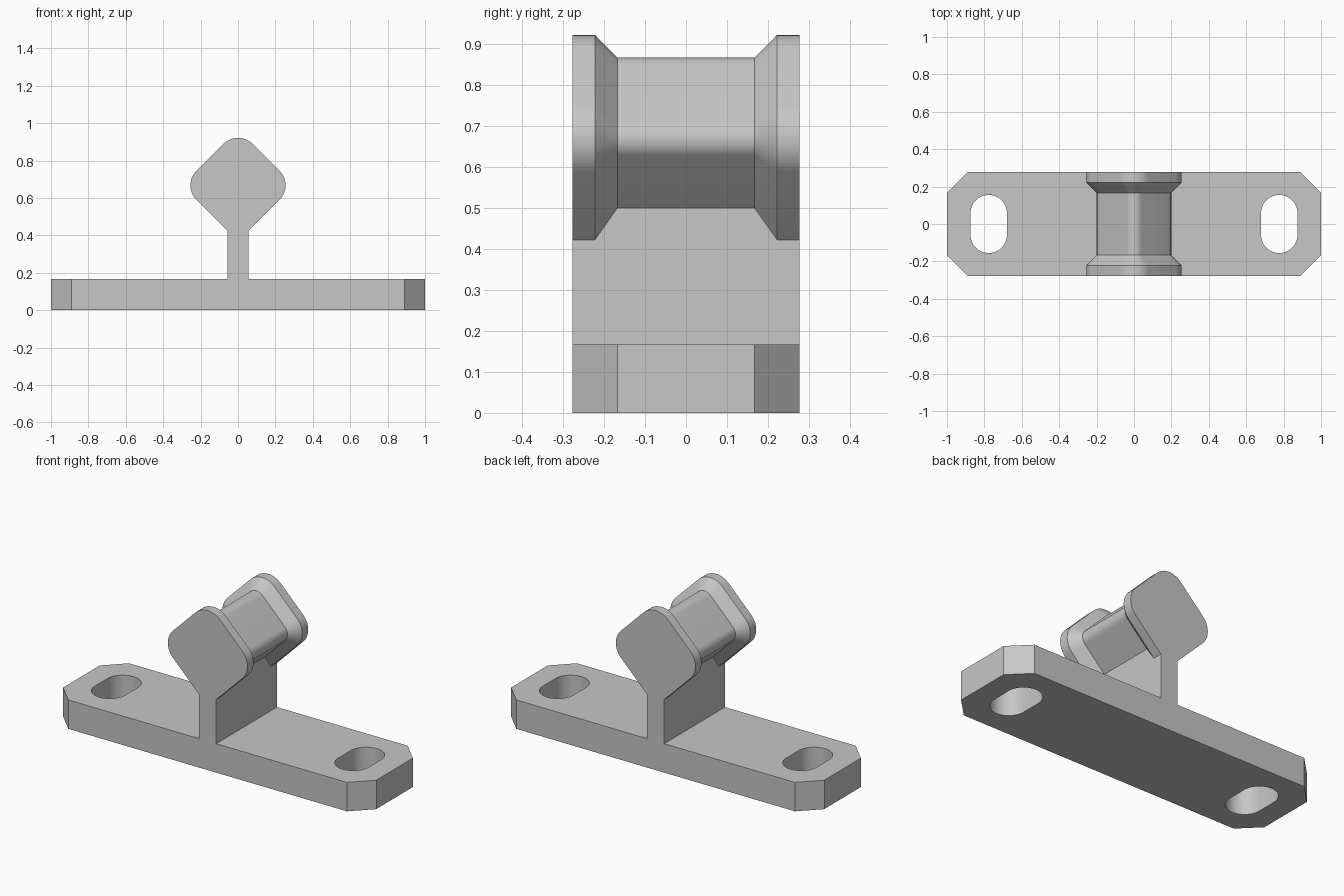
import bpy
import bmesh
from math import cos, sin, pi, radians, sqrt

cube = bpy.data.objects.get("Cube")
if cube:
    bpy.data.objects.remove(cube, do_unlink=True)

DEPTH = 0.277       # half depth of the whole model
BASE_TOP = 0.167
STEM = 0.055        # half width of the stem
HEAD_Z = 0.667

grey = bpy.data.materials.new("light_grey")
grey.use_nodes = True
colour = (0.57, 0.57, 0.57, 1)
grey.diffuse_color = colour
grey.node_tree.nodes["Principled BSDF"].inputs["Base Color"].default_value = colour


def loft(name, rings):
    """Closed solid through rings that share one point count."""
    bm = bmesh.new()
    loops = [[bm.verts.new(p) for p in ring] for ring in rings]
    for a, b in zip(loops, loops[1:]):
        for i in range(len(a)):
            j = (i + 1) % len(a)
            bm.faces.new((a[i], a[j], b[j], b[i]))
    bm.faces.new(loops[0])
    bm.faces.new(loops[-1])
    bmesh.ops.recalc_face_normals(bm, faces=bm.faces)
    mesh = bpy.data.meshes.new(name)
    bm.to_mesh(mesh)
    bm.free()
    mesh.materials.append(grey)
    obj = bpy.data.objects.new(name, mesh)
    bpy.context.collection.objects.link(obj)
    return obj


def prism(name, outline, low, high):
    return loft(name, [[(x, y, z) for x, y in outline] for z in (low, high)])


def activate(obj):
    bpy.ops.object.select_all(action='DESELECT')
    obj.select_set(True)
    bpy.context.view_layer.objects.active = obj


def slot_outline(centre, radius=0.0975, straight=0.058, steps=20):
    points = []
    for side in (1, -1):
        for i in range(steps + 1):
            a = pi * i / steps
            points.append((centre + side * radius * cos(a),
                           side * (straight + radius * sin(a))))
    return points


def keyhole(y, half_diagonal, radius, steps=10):
    """Rounded diamond standing on the stem, as a ring at depth y."""
    foot = HEAD_Z - (half_diagonal - STEM)
    points = [(-STEM, y, foot), (-STEM, y, BASE_TOP),
              (STEM, y, BASE_TOP), (STEM, y, foot)]
    reach = half_diagonal - radius * sqrt(2)
    for corner in (0, pi / 2, pi):
        for i in range(steps + 1):
            a = corner - pi / 4 + pi / 2 * i / steps
            points.append((reach * cos(corner) + radius * cos(a), y,
                           HEAD_Z + reach * sin(corner) + radius * sin(a)))
    return points


# Base plate with clipped corners
CLIP = 0.11
outline = [(1, DEPTH - CLIP), (1 - CLIP, DEPTH), (CLIP - 1, DEPTH), (-1, DEPTH - CLIP),
           (-1, CLIP - DEPTH), (CLIP - 1, -DEPTH), (1 - CLIP, -DEPTH), (1, CLIP - DEPTH)]
base = prism("base_plate", outline, 0, BASE_TOP)

# Mounting slots cut through both ends
for side in (-1, 1):
    cutter = prism("slot_cutter", slot_outline(side * 0.777), -0.1, 0.3)
    cutter.hide_render = True
    cut = base.modifiers.new("slot", 'BOOLEAN')
    cut.operation = 'DIFFERENCE'
    cut.solver = 'EXACT'
    cut.object = cutter
    activate(base)
    bpy.ops.object.modifier_apply(modifier=cut.name)
    bpy.data.objects.remove(cutter, do_unlink=True)

# Stem and spool head: wide flanges tapering to a narrower middle
wide, narrow = (0.30, 0.11), (0.222, 0.055)
stations = [(-DEPTH, wide), (-0.222, wide), (-0.167, narrow),
            (0.167, narrow), (0.222, wide), (DEPTH, wide)]
head = loft("stem_and_spool_head", [keyhole(y, *size) for y, size in stations])

for obj in (base, head):
    activate(obj)
    bpy.ops.object.shade_smooth_by_angle(angle=radians(30))
